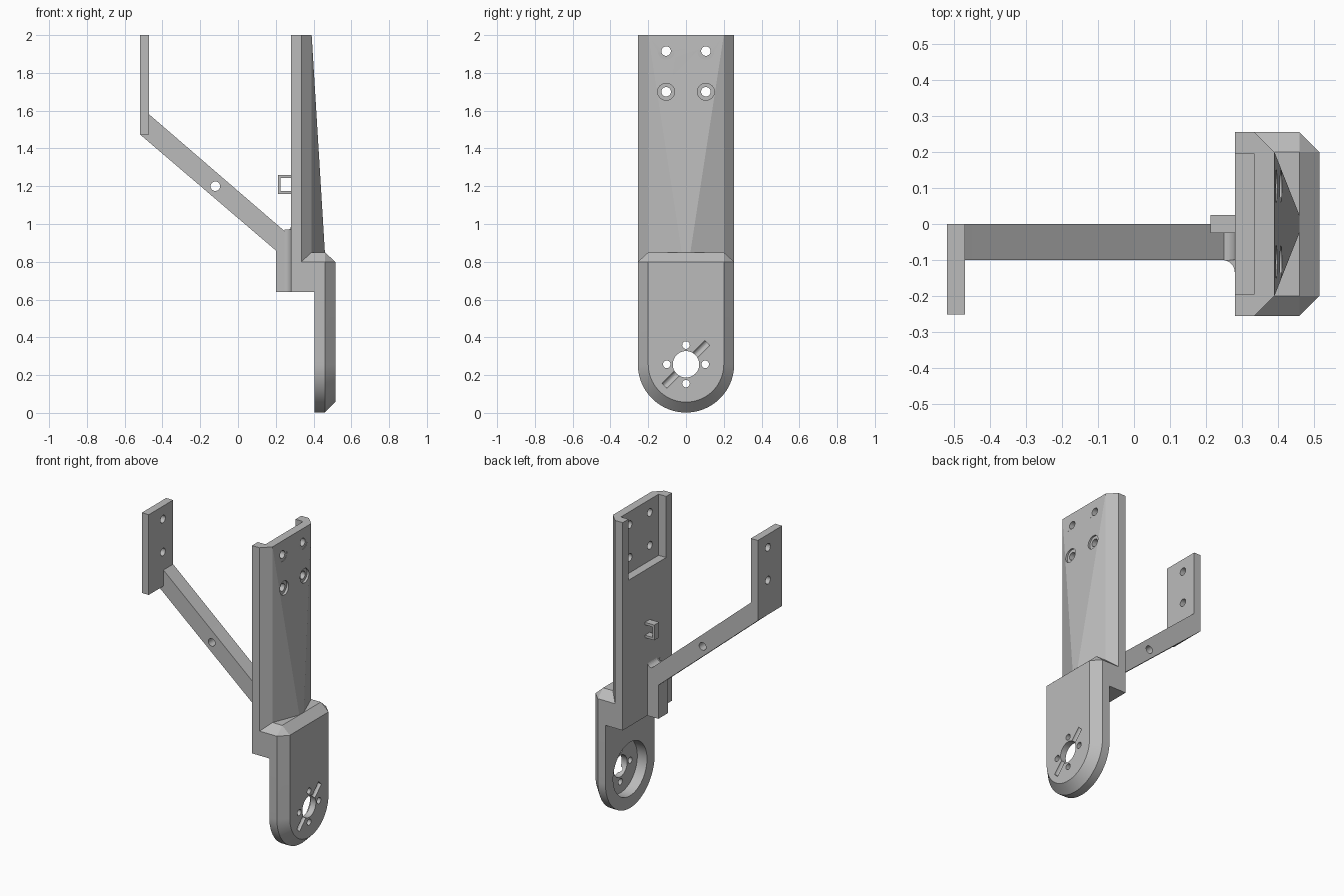
import bpy, bmesh, math
from mathutils import Matrix, Vector

if "Cube" in bpy.data.objects:
    bpy.data.objects.remove(bpy.data.objects["Cube"], do_unlink=True)

grey = bpy.data.materials.new("plain grey")
grey.use_nodes = True
colour = (0.5, 0.5, 0.5, 1)
grey.diffuse_color = colour
grey.node_tree.nodes["Principled BSDF"].inputs["Base Color"].default_value = colour


def finish(name, bm):
    bmesh.ops.recalc_face_normals(bm, faces=bm.faces[:])
    mesh = bpy.data.meshes.new(name)
    bm.to_mesh(mesh)
    bm.free()
    mesh.materials.append(grey)
    obj = bpy.data.objects.new(name, mesh)
    bpy.context.collection.objects.link(obj)
    return obj


def hull(name, points):
    bm = bmesh.new()
    for p in points:
        bm.verts.new(p)
    bmesh.ops.convex_hull(bm, input=bm.verts[:])
    bmesh.ops.dissolve_limit(bm, angle_limit=0.002, verts=bm.verts[:], edges=bm.edges[:])
    return finish(name, bm)


def box(name, x, y, z):
    return hull(name, [(a, b, c) for a in x for b in y for c in z])


def extrude(name, outline, vec):
    """Closed outline of 3D points swept along a vector."""
    bm = bmesh.new()
    face = bm.faces.new([bm.verts.new(p) for p in outline])
    out = bmesh.ops.extrude_face_region(bm, geom=[face])
    bmesh.ops.translate(bm, vec=vec, verts=[v for v in out["geom"] if isinstance(v, bmesh.types.BMVert)])
    return finish(name, bm)


def cylinder(start, end, r, seg=32):
    a, b = Vector(start), Vector(end)
    turn = (b - a).to_track_quat("Z", "Y").to_matrix().to_4x4()
    bm = bmesh.new()
    bmesh.ops.create_cone(bm, cap_ends=True, segments=seg, radius1=r, radius2=r, depth=(b - a).length,
                          matrix=Matrix.Translation((a + b) / 2) @ turn)
    return finish("cutter", bm)


def combine(target, tool, operation):
    tool.hide_render = True
    mod = target.modifiers.new("join", "BOOLEAN")
    mod.operation, mod.solver, mod.object = operation, "EXACT", tool
    bpy.ops.object.select_all(action="DESELECT")
    bpy.context.view_layer.objects.active = target
    target.select_set(True)
    bpy.ops.object.modifier_apply(modifier=mod.name)
    bpy.data.objects.remove(tool, do_unlink=True)


def cut(target, *tools):
    for tool in tools:
        combine(target, tool, "DIFFERENCE")


def smooth(obj):
    bpy.ops.object.select_all(action="DESELECT")
    bpy.context.view_layer.objects.active = obj
    obj.select_set(True)
    bpy.ops.object.shade_smooth_by_angle(angle=math.radians(14))


W, N = 0.255, 0.2      # full and chamfered half widths
HUB = 0.257            # height of the round end's centre
sides = (-1, 1)

# Tall column with chamfered edges and a ridge that grows downward
low = 0.7
ridge = 0.39 + 0.07 * (2 - low) / 1.15
column = [(x, s * y, z) for x, y in ((0.28, W), (0.335, W), (0.39, N)) for s in sides for z in (low, 2)]
body = hull("main_body", column + [(ridge, 0, low)])

# Shoulder block
shoulder = [(x, s * y, z) for x in (0.28, 0.46) for s in sides for y, z in ((W, 0.64), (W, 0.8), (N, 0.85))]
combine(body, hull("shoulder", shoulder), "UNION")

# Lower lobe with rounded end and chamfered rim
lobe = [(x, s * y, z) for x in (0.405, 0.46) for s in sides for y, z in ((W, 0.8), (N, 0.85))]
lobe += [(0.515, s * N, 0.8) for s in sides]
for i in range(49):
    t = math.pi * i / 48
    for x, r in ((0.405, W), (0.46, W), (0.515, N)):
        lobe.append((x, r * math.cos(t), HUB - r * math.sin(t)))
combine(body, hull("lobe", lobe), "UNION")

# Pocket behind the column, open at the top
cut(body, box("pocket", (0.2, 0.335), (-0.195, 0.195), (1.6, 2.1)))

# Screw holes with counterbores
for y in (-0.105, 0.105):
    for z in (1.7, 1.915):
        cut(body, cylinder((0.2, y, z), (0.6, y, z), 0.025),
            cylinder((0.395, y, z), (0.6, y, z), 0.045))

# Hub recess, shaft hole, four small holes and the diagonal groove
cut(body, cylinder((0.3, 0, HUB), (0.475, 0, HUB), 0.175, 64),
    cylinder((0.3, 0, HUB), (0.6, 0, HUB), 0.07, 48))
for i in range(4):
    y, z = 0.102 * math.cos(i * math.pi / 2), HUB + 0.102 * math.sin(i * math.pi / 2)
    cut(body, cylinder((0.3, y, z), (0.6, y, z), 0.02, 24))
cut(body, cylinder((0.515, -0.113, HUB - 0.113), (0.515, 0.113, HUB + 0.113), 0.019, 24))
smooth(body)

# Slanted arm with a foot against the column
arc = [(0.25 + 0.03 * math.sin(t), 0.99 - 0.03 * math.cos(t)) for t in (i * math.pi / 12 for i in range(7))]
profile = [(0.2, 0.64), (0.28, 0.64)] + arc[::-1]
profile += [(0.24, 0.968), (-0.47, 1.58), (-0.52, 1.58), (-0.52, 1.475), (0.2, 0.86)]
arm = extrude("slanted_arm", [(x, 0, z) for x, z in profile], (0, -0.1, 0))
cut(arm, cylinder((-0.12, -0.3, 1.2), (-0.12, 0.3, 1.2), 0.025))
smooth(arm)

# Concave fillet beside the foot
curve = [(0.245 + 0.035 * math.sin(t), -0.135 + 0.035 * math.cos(t), 0.64)
         for t in (i * math.pi / 16 for i in range(9))]
fillet = extrude("foot_fillet", curve + [(0.28, -0.1, 0.64)], (0, 0, 0.33))
smooth(fillet)

# Mounting plate at the arm's far end
plate = box("mounting_plate", (-0.52, -0.47), (-0.252, 0), (1.475, 2))
for z in (1.7, 1.915):
    cut(plate, cylinder((-0.7, -0.105, z), (-0.3, -0.105, z), 0.025))
smooth(plate)

# Cable loop behind the column
loop = box("cable_loop", (0.212, 0.282), (-0.025, 0.025), (1.16, 1.26))
cut(loop, box("slot", (0.226, 0.28), (-0.1, 0.1), (1.176, 1.244)))
